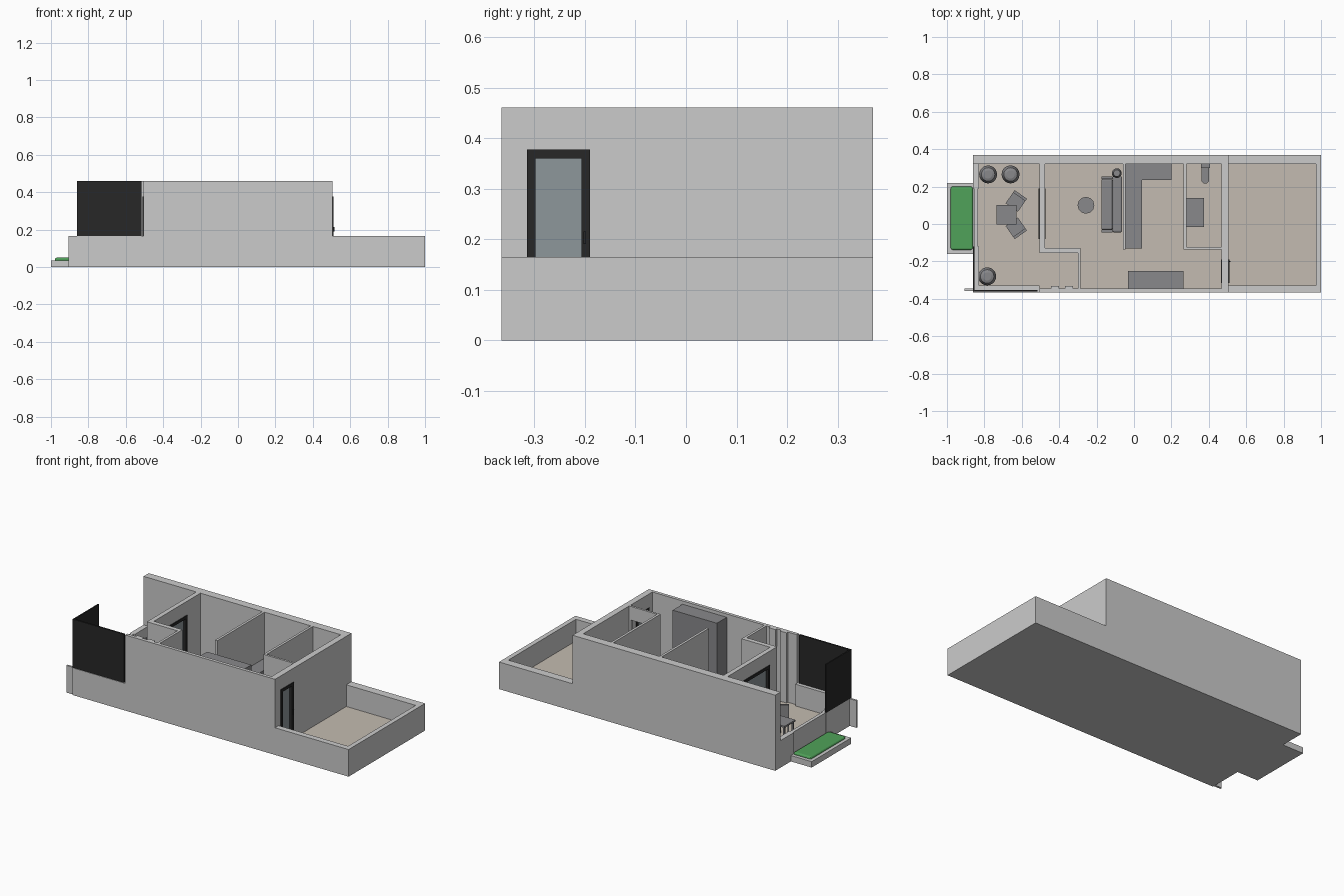
import bpy, bmesh, math
from mathutils import Matrix, Vector

if "Cube" in bpy.data.objects:
    bpy.data.objects.remove(bpy.data.objects["Cube"])


def material(name, r, g, b):
    m = bpy.data.materials.new(name)
    m.diffuse_color = (r, g, b, 1)
    m.use_nodes = True
    m.node_tree.nodes["Principled BSDF"].inputs["Base Color"].default_value = m.diffuse_color
    return m


FLOOR = material("floor_beige", 0.55, 0.5, 0.44)
DARK = material("furniture_grey", 0.25, 0.25, 0.26)
BLACK = material("black", 0.02, 0.02, 0.02)
GLASS = material("glass_grey", 0.27, 0.31, 0.33)
GREEN = material("hedge_green", 0.08, 0.36, 0.1)
F = 0.03      # floor level
LOW = 0.165   # parapet top
TOP = 0.46    # wall top


def finish(name, bm, mat=None):
    me = bpy.data.meshes.new(name)
    bm.to_mesh(me)
    bm.free()
    ob = bpy.data.objects.new(name, me)
    bpy.context.collection.objects.link(ob)
    if mat:
        me.materials.append(mat)
    return ob


def box(name, x0, x1, y0, y1, z0, z1, mat=None, bevel=0):
    bm = bmesh.new()
    bmesh.ops.create_cube(bm, size=1)
    c = Vector(((x0 + x1) / 2, (y0 + y1) / 2, (z0 + z1) / 2))
    bm.transform(Matrix.Translation(c) @ Matrix.Diagonal((x1 - x0, y1 - y0, z1 - z0, 1)))
    ob = finish(name, bm, mat)
    if bevel:
        b = ob.modifiers.new("bevel", 'BEVEL')
        b.width = bevel
        b.segments = 3
    return ob


def lathe(name, x, y, profile, mat, n=20):
    # revolve (radius, height) points around a vertical axis
    bm = bmesh.new()
    vs = [bm.verts.new((r, 0, z)) for r, z in profile]
    es = [bm.edges.new(p) for p in zip(vs, vs[1:])]
    bmesh.ops.spin(bm, geom=vs + es, axis=(0, 0, 1), cent=(0, 0, 0),
                   angle=2 * math.pi, steps=n)
    bmesh.ops.remove_doubles(bm, verts=bm.verts, dist=1e-4)
    bmesh.ops.recalc_face_normals(bm, faces=bm.faces)
    bm.transform(Matrix.Translation((x, y, 0)))
    ob = finish(name, bm, mat)
    for p in ob.data.polygons:
        p.use_smooth = True
    ob.data.set_sharp_from_angle(angle=math.radians(35))
    return ob


def door_wall(name, x0, x1, y0, y1, d0, d1, head=0.377):
    # wall running along y with a door opening from d0 to d1
    box(name + "_side_a", x0, x1, y0, d0, F, TOP)
    box(name + "_side_b", x0, x1, d1, y1, F, TOP)
    box(name + "_lintel", x0, x1, d0, d1, head, TOP)


def door(name, x0, x1, d0, d1, head=0.377, t=0.017):
    box(name + "_jamb_a", x0, x1, d0, d0 + t, F, head, BLACK)
    box(name + "_jamb_b", x0, x1, d1 - t, d1, F, head, BLACK)
    box(name + "_head", x0, x1, d0 + t, d1 - t, head - t, head, BLACK)
    m = (x0 + x1) / 2
    box(name + "_glass", m - 0.004, m + 0.004, d0 + t, d1 - t, F, head - t, GLASS)


# slab and floor finish
box("base_slab", -0.86, 1, -0.365, 0.37, 0, F)
box("floor_finish", -0.84, 0.985, -0.355, 0.345, F, F + 0.003, FLOOR)

# outer house walls
box("back_wall", -0.86, 0.505, 0.32, 0.37, F, TOP)
box("front_wall", -0.505, 0.505, -0.365, -0.345, F, TOP)
door_wall("terrace_side_wall", 0.468, 0.505, -0.345, 0.32, -0.315, -0.19)
door("terrace_door", 0.466, 0.51, -0.315, -0.19)
box("terrace_door_handle", 0.51, 0.516, -0.203, -0.198, 0.19, 0.215, BLACK)

# terrace parapet
box("terrace_back_parapet", 0.505, 1, 0.32, 0.37, F, LOW)
box("terrace_front_parapet", 0.505, 1, -0.365, -0.33, F, LOW)
box("terrace_end_parapet", 0.972, 1, -0.33, 0.32, F, LOW)

# porch parapet, gate and black screens
box("porch_front_parapet", -0.86, -0.505, -0.365, -0.33, F, LOW)
box("porch_end_parapet_a", -0.86, -0.828, 0.19, 0.32, F, LOW)
box("porch_end_parapet_b", -0.86, -0.828, -0.33, -0.12, F, LOW)
box("porch_gate", -0.855, -0.835, -0.12, 0.19, F, LOW)
box("porch_front_screen", -0.86, -0.515, -0.362, -0.352, LOW, TOP, BLACK)
box("porch_end_screen", -0.86, -0.852, -0.352, -0.12, LOW, TOP, BLACK)
box("porch_fin", -0.905, -0.86, -0.358, -0.346, 0, LOW)

# inner walls
door_wall("living_wall", -0.505, -0.477, -0.155, 0.32, -0.08, 0.19)
door("living_door", -0.51, -0.472, -0.08, 0.19)
box("entry_side_wall", -0.477, -0.285, -0.155, -0.127, F, TOP)
box("entry_end_wall", -0.3, -0.285, -0.345, -0.155, F, TOP)
for i, x in enumerate((-0.445, -0.37)):
    box(f"entry_pilaster_{i}", x, x + 0.045, -0.345, -0.332, F, TOP)
box("kitchen_partition", -0.06, -0.045, -0.135, 0.32, F, TOP)
box("bath_partition", 0.265, 0.28, -0.135, 0.32, F, TOP)
box("bath_front_wall", 0.28, 0.37, -0.135, -0.122, F, TOP)
box("bath_lintel", 0.37, 0.455, -0.135, -0.122, 0.377, TOP)
box("bath_front_stub", 0.455, 0.468, -0.135, -0.122, F, TOP)

# garden bed at the entrance
box("garden_kerb", -1, -0.86, -0.16, 0.22, 0, 0.036)
box("garden_hedge", -0.98, -0.862, -0.138, 0.2, 0.03, 0.05, GREEN, 0.014)

# kitchen counter and wardrobe
box("kitchen_counter_long", -0.045, 0.043, -0.13, 0.32, F, 0.18, DARK)
box("kitchen_counter_short", 0.043, 0.2, 0.235, 0.32, F, 0.18, DARK)
box("wardrobe", -0.033, 0.265, -0.345, -0.25, F, 0.44, DARK)

# sofa, lamp and round table
box("sofa_seat", -0.175, -0.115, -0.03, 0.24, 0.045, 0.1, DARK, 0.008)
box("sofa_back", -0.115, -0.063, -0.045, 0.255, F, 0.165, DARK, 0.01)
for s, y in (("left", -0.045), ("right", 0.24)):
    box(f"sofa_arm_{s}", -0.175, -0.115, y, y + 0.015, F, 0.125, DARK)
lathe("floor_lamp", -0.092, 0.272, [(0, F), (0.02, F), (0.02, 0.036), (0.004, 0.038),
      (0.004, 0.26), (0.026, 0.26), (0.018, 0.31), (0, 0.31)], DARK)
lathe("round_table", -0.257, 0.1, [(0, F), (0.025, F), (0.025, 0.036), (0.006, 0.04),
      (0.006, 0.085), (0.045, 0.085), (0.045, 0.098), (0, 0.098)], DARK, 12)

# bathroom vanity and toilet
box("bath_vanity", 0.28, 0.373, -0.015, 0.14, F, 0.165, DARK)
box("toilet_tank", 0.357, 0.405, 0.3, 0.32, F, 0.15, DARK)
box("toilet_bowl", 0.36, 0.402, 0.236, 0.3, F, 0.095, DARK)
lathe("toilet_rim", 0.381, 0.237, [(0, F), (0.016, F), (0.021, 0.095), (0, 0.095)], DARK)

# porch planters, table and chairs
for i, (x, y) in enumerate(((-0.78, 0.265), (-0.66, 0.265), (-0.785, -0.28))):
    lathe(f"planter_{i}", x, y, [(0, F), (0.03, F), (0.044, 0.06), (0.048, 0.085),
          (0.036, 0.115), (0.022, 0.12), (0.022, 0.112), (0, 0.112)], DARK)
box("porch_table_top", -0.735, -0.628, -0.002, 0.102, 0.125, 0.135, DARK)
for i in range(4):
    x, y = -0.73 + 0.088 * (i % 2), 0.003 + 0.084 * (i // 2)
    box(f"porch_table_leg_{i}", x, x + 0.01, y, y + 0.01, F, 0.125, DARK)
for name, cy, ang in (("a", 0.125, 55), ("b", -0.025, -55)):
    mat = Matrix.Translation((-0.628, cy, 0)) @ Matrix.Rotation(math.radians(ang), 4, 'Z')
    parts = [box(f"chair_{name}_seat", -0.045, 0.035, -0.04, 0.04, 0.085, 0.1, DARK),
             box(f"chair_{name}_back", 0.025, 0.04, -0.04, 0.04, 0.1, 0.175, DARK)]
    for j in range(4):
        x, y = -0.043 + 0.068 * (j % 2), -0.038 + 0.068 * (j // 2)
        parts.append(box(f"chair_{name}_leg_{j}", x, x + 0.008, y, y + 0.008, F, 0.085, DARK))
    for p in parts:
        p.data.transform(mat)
